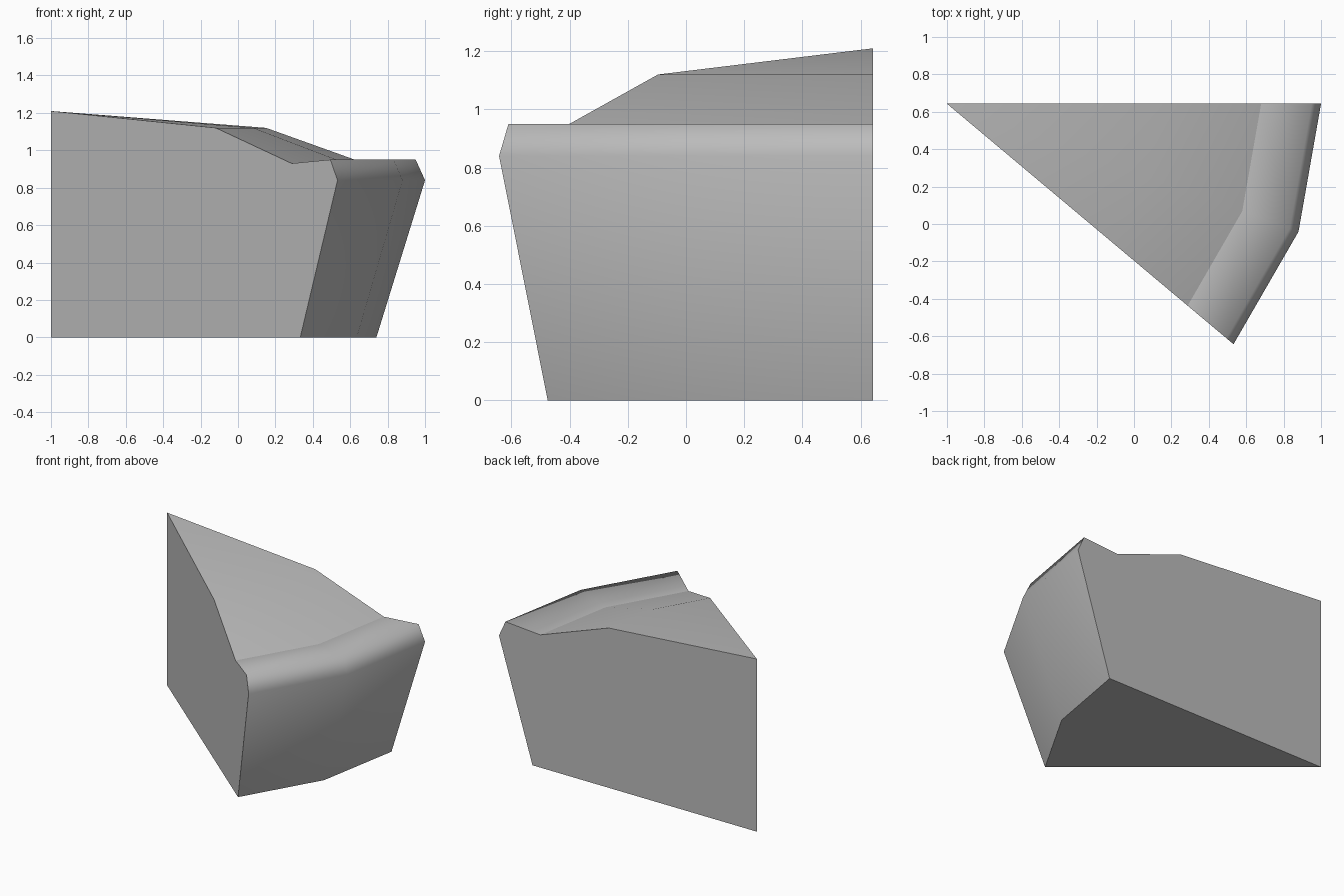
import bpy, bmesh
from math import cos, sin, radians

cube = bpy.data.objects.get("Cube")
if cube:
    bpy.data.objects.remove(cube, do_unlink=True)

grey = bpy.data.materials.new("plain grey")
grey.use_nodes = True
colour = (0.5, 0.5, 0.5, 1)
grey.diffuse_color = colour
grey.node_tree.nodes["Principled BSDF"].inputs["Base Color"].default_value = colour

# Radius and height, from the ridge over the dip and rim to the foot
PROFILE = [(1.15, 1.12), (1.68, 0.93), (1.95, 0.95), (2.0, 0.84), (1.74, 0)]
ANGLES = [0, 20, 40]
PIVOT_X, PIVOT_Y = -1, 0.643
DIP = 1

bm = bmesh.new()
apex = bm.verts.new((PIVOT_X, PIVOT_Y, 1.21))
base = bm.verts.new((PIVOT_X, PIVOT_Y, 0))
rows = [[bm.verts.new((PIVOT_X + r * cos(radians(a)), PIVOT_Y - r * sin(radians(a)), z))
         for r, z in PROFILE] for a in ANGLES]

# Top and curved outer wall
for a, b in zip(rows, rows[1:]):
    bm.faces.new((apex, b[0], a[0])).smooth = True
    for i in range(len(PROFILE) - 1):
        bm.faces.new((a[i], b[i], b[i + 1], a[i + 1])).smooth = True

# Flat cut sides and underside
bm.faces.new([base, apex] + rows[0])
bm.faces.new([base, apex] + rows[-1])
bm.faces.new([base] + [row[-1] for row in rows])
bmesh.ops.recalc_face_normals(bm, faces=bm.faces)

# Keep the cut borders and the dip crisp
dip_verts = {row[DIP] for row in rows}
for e in bm.edges:
    e.smooth = all(f.smooth for f in e.link_faces) and not set(e.verts) <= dip_verts

mesh = bpy.data.meshes.new("wedge_segment")
bm.to_mesh(mesh)
bm.free()
mesh.materials.append(grey)
wedge = bpy.data.objects.new("wedge_segment", mesh)
bpy.context.collection.objects.link(wedge)
